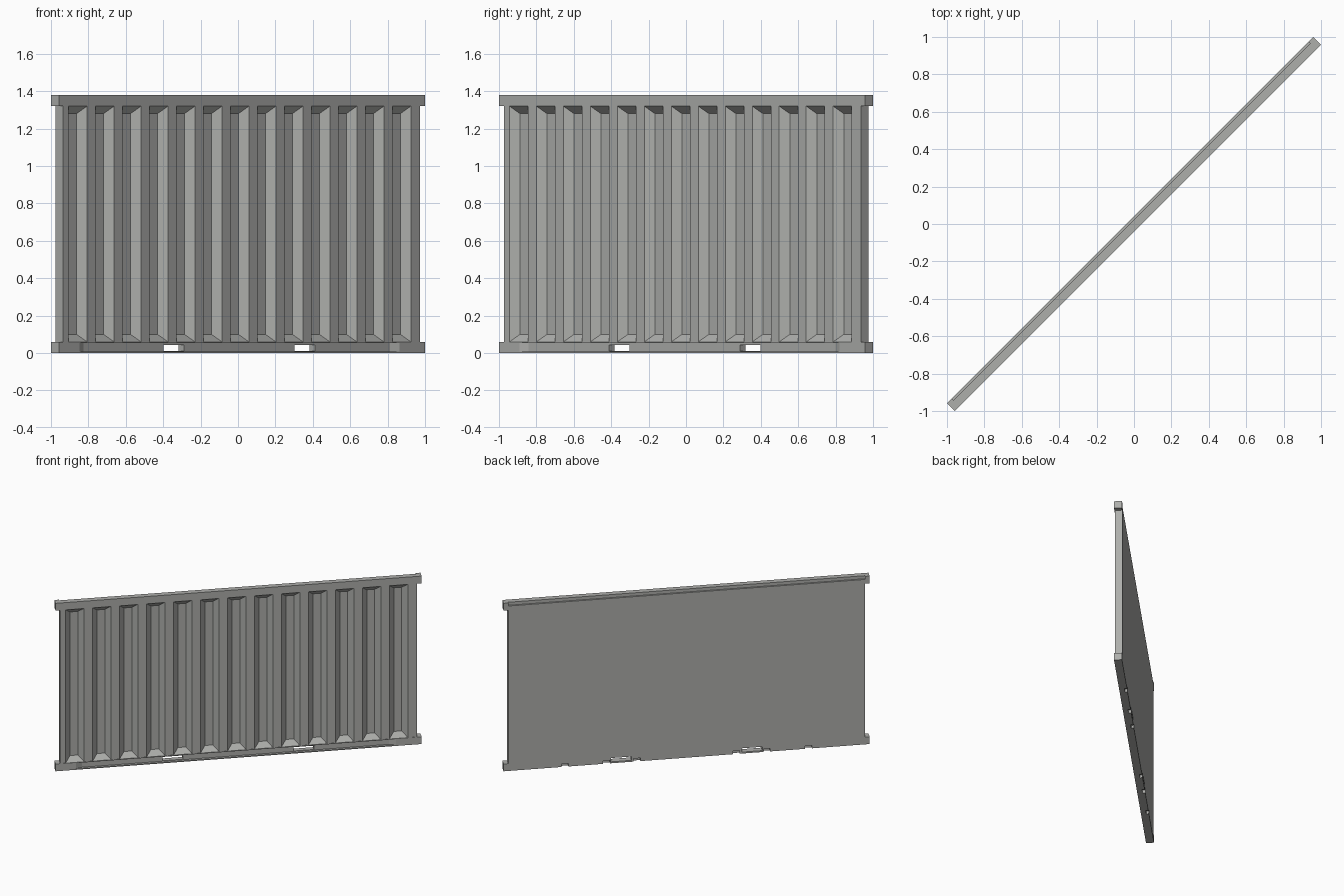
import bpy
import bmesh
from math import pi
from mathutils import Matrix

cube = bpy.data.objects.get("Cube")
if cube:
    bpy.data.objects.remove(cube, do_unlink=True)

# One painted-steel colour
steel = bpy.data.materials.new("grey steel")
steel.use_nodes = True
GREY = (0.42, 0.425, 0.41, 1)
steel.diffuse_color = GREY
steel.node_tree.nodes["Principled BSDF"].inputs["Base Color"].default_value = GREY

# Panel dimensions, laid out along x and turned diagonal at the end
HALF, WALL_HALF, HEIGHT, RAIL = 1.384, 1.349, 1.38, 0.06
FRONT, BACK, WALL_FRONT = -0.03, 0.03, -0.027
DEPTH, PITCH, FIRST, GROOVES = 0.04, 0.204, -1.238, 13


def add_block(bm, x0, x1, y0, y1, z0, z1, dx=0.0, dz=0.0):
    """Box whose back face is narrowed by dx and dz on each side."""
    front = [bm.verts.new(p) for p in
             ((x0, y0, z0), (x1, y0, z0), (x1, y0, z1), (x0, y0, z1))]
    back = [bm.verts.new(p) for p in
            ((x0 + dx, y1, z0 + dz), (x1 - dx, y1, z0 + dz),
             (x1 - dx, y1, z1 - dz), (x0 + dx, y1, z1 - dz))]
    bm.faces.new(front)
    bm.faces.new(back[::-1])
    for i in range(4):
        j = (i + 1) % 4
        bm.faces.new((front[j], front[i], back[i], back[j]))


def make_object(name, blocks):
    bm = bmesh.new()
    for block in blocks:
        add_block(bm, *block)
    bmesh.ops.recalc_face_normals(bm, faces=bm.faces)
    mesh = bpy.data.meshes.new(name)
    bm.to_mesh(mesh)
    bm.free()
    mesh.materials.append(steel)
    obj = bpy.data.objects.new(name, mesh)
    bpy.context.collection.objects.link(obj)
    return obj


def carve(obj, blocks):
    """Cut the blocks out of obj and bake the result."""
    cutter = make_object("cutter", blocks)
    cutter.hide_render = True
    cut = obj.modifiers.new("cut", "BOOLEAN")
    cut.operation, cut.solver, cut.object = "DIFFERENCE", "EXACT", cutter
    graph = bpy.context.evaluated_depsgraph_get()
    mesh = bpy.data.meshes.new_from_object(obj.evaluated_get(graph))
    obj.modifiers.clear()
    obj.data = mesh
    bpy.data.objects.remove(cutter, do_unlink=True)


# Corrugated wall: flat back, tapered pockets in the front
wall = make_object("corrugated_wall", [
    (-WALL_HALF, WALL_HALF, WALL_FRONT, BACK, RAIL, HEIGHT - RAIL)])
OVER = 0.01
taper = DEPTH + OVER
carve(wall, [
    (FIRST + i * PITCH - 0.07 - OVER, FIRST + i * PITCH + 0.07 + OVER,
     WALL_FRONT - OVER, WALL_FRONT + DEPTH,
     RAIL - OVER, HEIGHT - RAIL + OVER, taper, taper)
    for i in range(GROOVES)])

# Top rail with a lowered ledge behind, between the end blocks
top_rail = make_object("top_rail", [
    (-HALF, HALF, FRONT, BACK, HEIGHT - RAIL, HEIGHT)])
carve(top_rail, [(-WALL_HALF, WALL_HALF, 0.017, 0.1, HEIGHT - 0.025, HEIGHT + 0.1)])

# Bottom rail with a shallow front recess
bottom_rail = make_object("bottom_rail", [(-HALF, HALF, FRONT, BACK, 0, RAIL)])
carve(bottom_rail, [(-1.255, 1.215, -0.04, -0.01, 0.008, 0.055, 0.075, 0)])

# Lifting pockets right through, and small drain notches behind
openings = []
for side in (-1, 1):
    centre = side * 0.495
    openings.append((centre - 0.077, centre + 0.077, -0.1, 0.1, 0.012, 0.043))
carve(bottom_rail, openings)
notches = []
for side in (-1, 1):
    for offset in (0.375, 0.605, 0.92):
        centre = side * offset
        notches.append((centre - 0.026, centre + 0.026, 0.01, 0.1, -0.1, 0.025))
carve(bottom_rail, notches)

# Turn the whole panel onto the diagonal
for part in (wall, top_rail, bottom_rail):
    part.data.transform(Matrix.Rotation(pi / 4, 4, "Z"))
